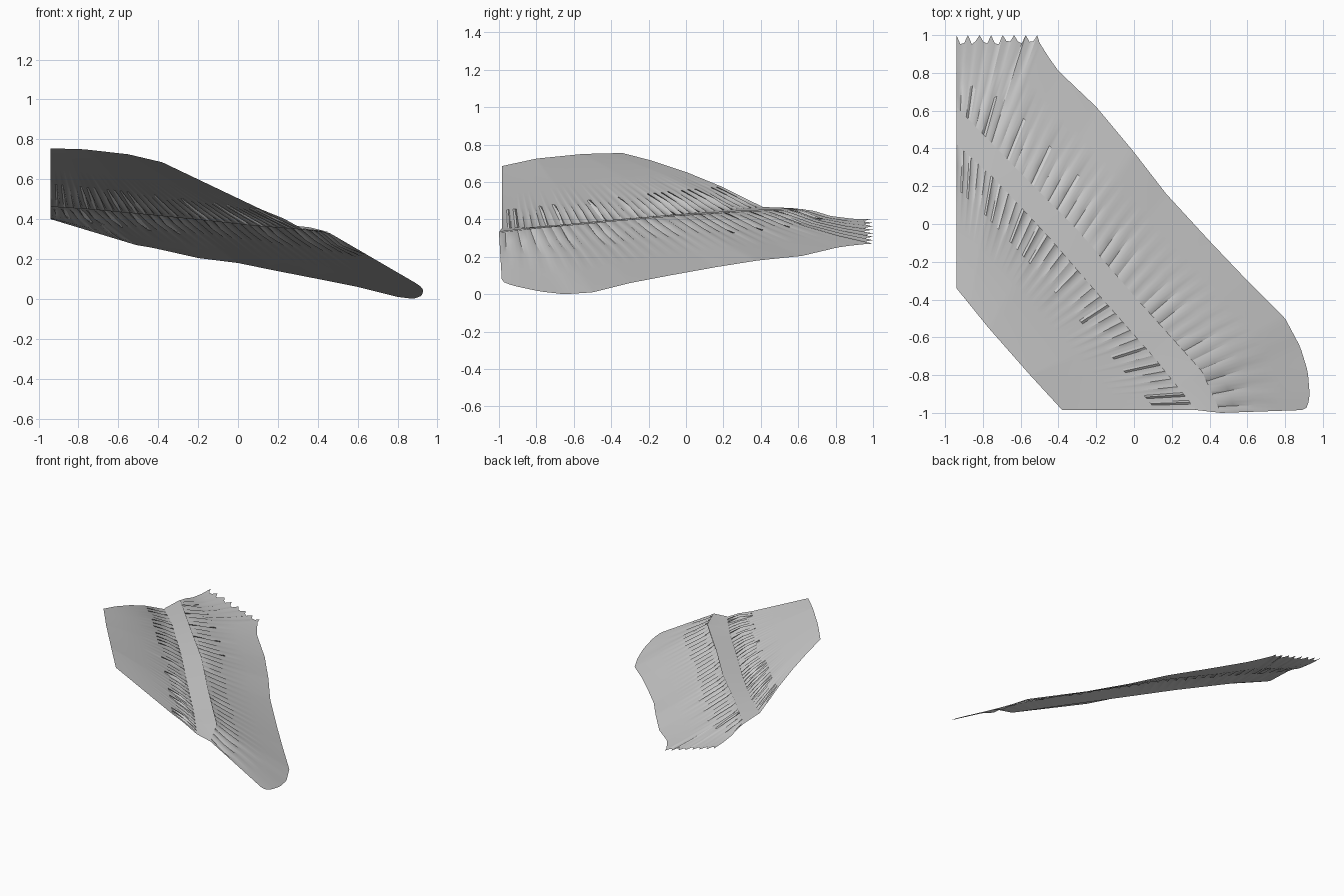
import bpy
import random
from mathutils import Vector

random.seed(4)
cube = bpy.data.objects.get("Cube")
if cube:
    bpy.data.objects.remove(cube)

STATIONS = 132

# Guide lines running from the back left end to the front end: (position along, x, y, z)
HILL_TOP = [(0, -.94, -.34, .755), (.35, -.77, -.55, .75),
            (.7, -.55, -.8, .725), (1, -.38, -.985, .685)]
ROAD_UPPER = [(0, -.94, .42, .462), (.15, -.75, .25, .45), (.37, -.45, -.07, .422),
              (.56, -.2, -.36, .397), (.79, .1, -.7, .365), (1, .33, -.985, .347)]
ROAD_LOWER = [(0, -.94, .62, .455), (.25, -.6, .27, .44), (.45, -.3, -.03, .422),
              (.65, 0, -.38, .392), (.9, .36, -.78, .355), (1, .46, -1, .33)]
VALLEY = [(0, -.94, .975, .4), (.16, -.51, .975, .27), (.2, -.45, .88, .26),
          (.24, -.4, .81, .25), (.34, -.2, .62, .205), (.46, 0, .38, .18),
          (.57, .17, .16, .145), (.68, .4, -.09, .1), (.78, .6, -.3, .06),
          (.87, .8, -.5, .01), (.92, .88, -.65, 0), (.95, .92, -.78, .015),
          (.975, .93, -.9, .04), (.99, .92, -.97, .06), (1, .89, -.985, .08)]


def along(guide, u):
    """Point on a guide line at position u."""
    for a, b in zip(guide, guide[1:]):
        if u <= b[0]:
            return Vector(a[1:]).lerp(Vector(b[1:]), (u - a[0]) / (b[0] - a[0]))
    return Vector(guide[-1][1:])


def material(name, rgb):
    mat = bpy.data.materials.new(name)
    mat.use_nodes = True
    mat.diffuse_color = (*rgb, 1)
    mat.node_tree.nodes["Principled BSDF"].inputs["Base Color"].default_value = (*rgb, 1)
    return mat


def sheet(name, rows, mat):
    """Surface through equally long rows of points, facing up."""
    n = len(rows[0])
    verts = [p for row in rows for p in row]
    faces = [(i * n + j, (i + 1) * n + j, (i + 1) * n + j + 1, i * n + j + 1)
             for i in range(len(rows) - 1) for j in range(n - 1)]
    mesh = bpy.data.meshes.new(name)
    mesh.from_pydata(verts, [], faces)
    mesh.materials.append(mat)
    obj = bpy.data.objects.new(name, mesh)
    bpy.context.collection.objects.link(obj)
    bpy.ops.object.select_all(action="DESELECT")
    obj.select_set(True)
    bpy.context.view_layer.objects.active = obj
    bpy.ops.object.shade_smooth_by_angle()
    return obj


def tooth(i, phase):
    """Small ragged bump repeated along the road shoulder."""
    return random.uniform(.008, .022) if (i + phase) % 4 == 0 else 0


terrain_rows, road_rows = [], []
for i in range(STATIONS + 1):
    u = i / STATIONS
    top, upper, lower, low = (along(g, u) for g in (HILL_TOP, ROAD_UPPER, ROAD_LOWER, VALLEY))
    # Torn back edge
    if u < .16:
        low.y = 1 if i % 3 == 0 else .95 + random.uniform(0, .02)
    # Hillside, with a gentle swell at the back end
    row = []
    for f in (0, .2, .45, .7):
        p = top.lerp(upper, f)
        p.z += .12 * f * (1 - f) * (1 - u)
        row.append(p)
    # Ragged shoulders on both sides of the road bed
    cut = top.lerp(upper, .86)
    cut.z += tooth(i, 0)
    fill = lower.lerp(low, .17)
    fill.z -= tooth(i, 2)
    row += [cut, upper, lower, fill]
    # Lower slope
    for f in (.4, .7, 1):
        p = lower.lerp(low, f)
        p.z -= .06 * f * (1 - f) * (1 - u)
        row.append(p)
    terrain_rows.append(row)
    # Road surface lying just above its bed
    lift = Vector((0, 0, .004))
    road_rows.append([upper + lift, upper.lerp(lower, .5) + lift, lower + lift])

grey = material("light grey", (.6, .6, .6))
sheet("terrain", terrain_rows, grey)
sheet("road", road_rows, grey)
